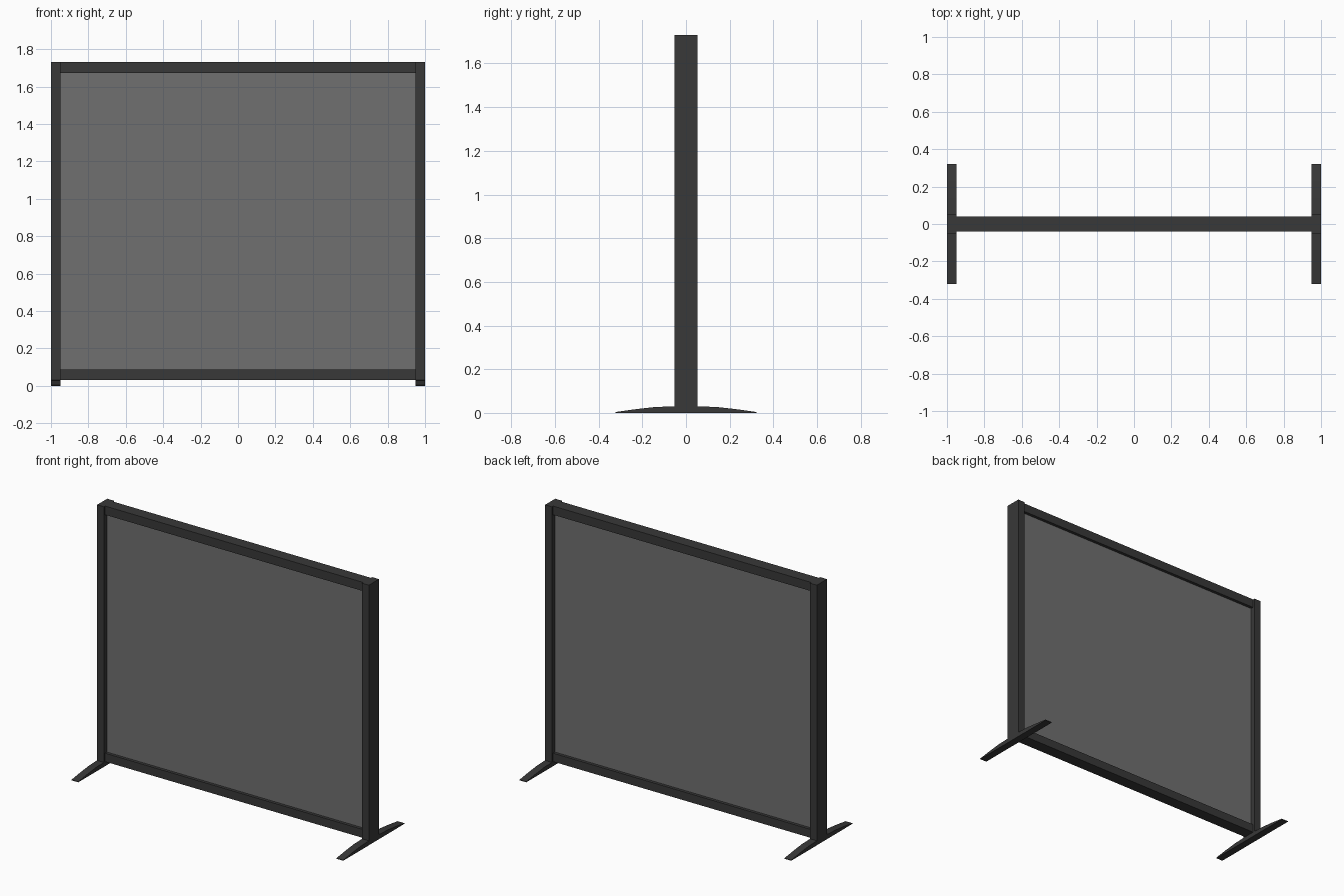
import bpy, bmesh

if "Cube" in bpy.data.objects:
    bpy.data.objects.remove(bpy.data.objects["Cube"])

def material(name, value):
    m = bpy.data.materials.new(name)
    m.diffuse_color = (value, value, value, 1)
    m.use_nodes = True
    m.node_tree.nodes["Principled BSDF"].inputs["Base Color"].default_value = m.diffuse_color
    return m

FRAME = material("dark_frame", 0.04)
FABRIC = material("grey_panel", 0.16)

def add_object(name, bm, mat):
    bmesh.ops.recalc_face_normals(bm, faces=bm.faces)
    mesh = bpy.data.meshes.new(name)
    bm.to_mesh(mesh)
    bm.free()
    mesh.materials.append(mat)
    obj = bpy.data.objects.new(name, mesh)
    bpy.context.collection.objects.link(obj)
    return obj

def box(name, lo, hi, mat):
    bm = bmesh.new()
    bmesh.ops.create_cube(bm, size=1)
    for v in bm.verts:
        v.co = [(a + b) / 2 + c * (b - a) for a, b, c in zip(lo, hi, v.co)]
    return add_object(name, bm, mat)

def foot(name, x0, x1):
    # tapered side profile, mirrored front to back and extruded across the post width
    half = [(0.322, 0.0), (0.322, 0.004), (0.23, 0.017), (0.14, 0.027), (0.053, 0.03)]
    profile = half + [(-y, z) for y, z in reversed(half)]
    bm = bmesh.new()
    face = bm.faces.new([bm.verts.new((x0, y, z)) for y, z in profile])
    ext = bmesh.ops.extrude_face_region(bm, geom=[face])
    for v in ext["geom"]:
        if isinstance(v, bmesh.types.BMVert):
            v.co.x = x1
    return add_object(name, bm, FRAME)

# posts and feet
for side, x0, x1 in (("left", -1.0, -0.95), ("right", 0.95, 1.0)):
    box(side + "_post", (x0, -0.053, 0.03), (x1, 0.053, 1.73), FRAME)
    foot(side + "_foot", x0, x1)

# rails
box("top_rail", (-0.95, -0.04, 1.672), (0.95, 0.04, 1.73), FRAME)
box("bottom_rail", (-0.95, -0.04, 0.03), (0.95, 0.04, 0.086), FRAME)

# recessed screen
box("screen_panel", (-0.95, -0.02, 0.086), (0.95, 0.02, 1.672), FABRIC)
